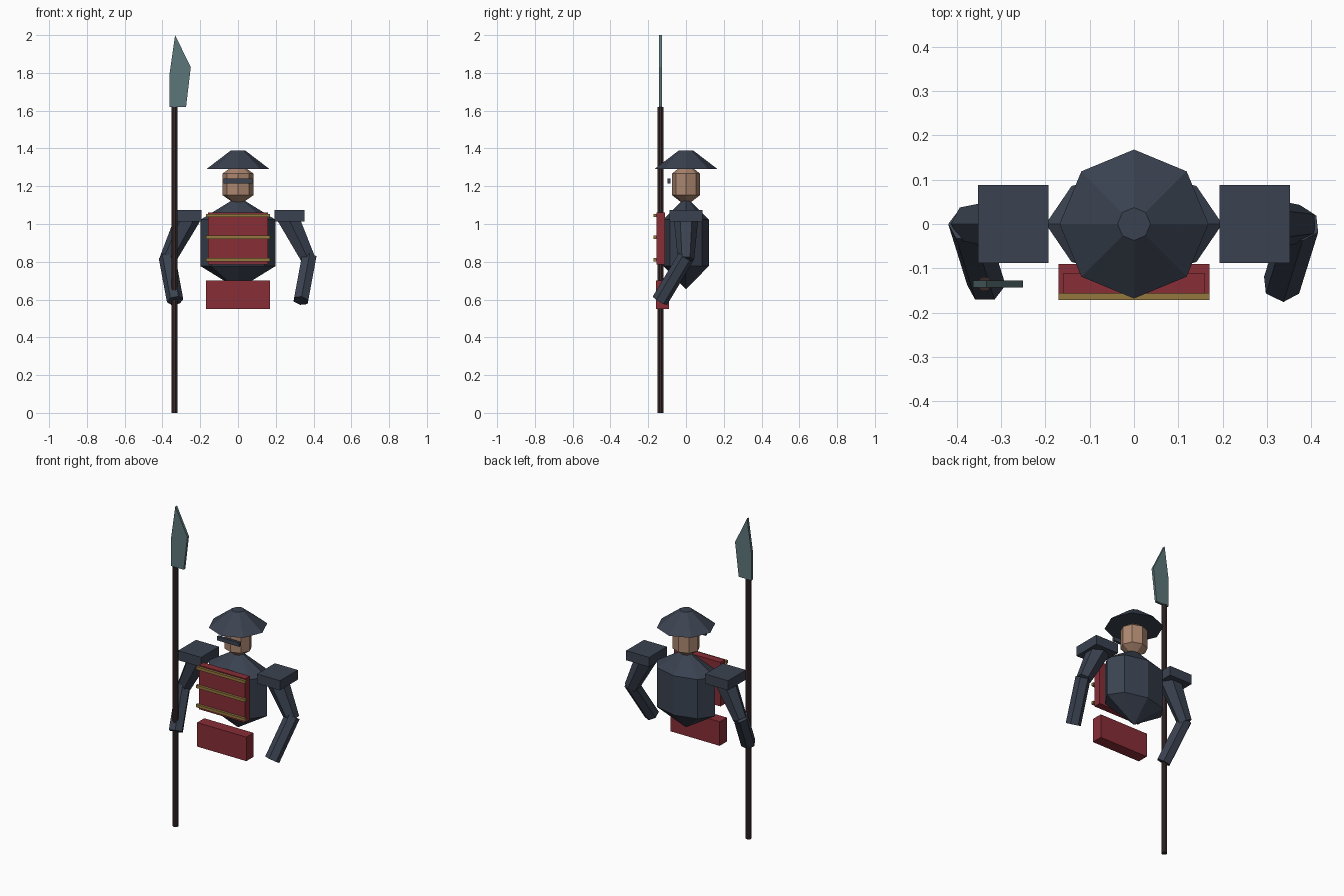
import bpy, bmesh, math
from mathutils import Vector

if "Cube" in bpy.data.objects:
    bpy.data.objects.remove(bpy.data.objects["Cube"])


def material(name, rgb):
    m = bpy.data.materials.new(name)
    lin = [((c / 255 + 0.055) / 1.055) ** 2.4 for c in rgb]
    m.diffuse_color = (*lin, 1)
    m.use_nodes = True
    m.node_tree.nodes["Principled BSDF"].inputs["Base Color"].default_value = m.diffuse_color
    return m


NAVY = material("navy cloth", (58, 66, 80))
RED = material("red lacquer", (135, 45, 54))
GOLD = material("gold trim", (148, 120, 64))
SKIN = material("skin", (172, 135, 112))
STEEL = material("blue steel", (92, 118, 122))
WOOD = material("dark wood", (56, 41, 41))


def finish(name, bm, mat):
    bmesh.ops.recalc_face_normals(bm, faces=bm.faces)
    me = bpy.data.meshes.new(name)
    bm.to_mesh(me)
    bm.free()
    me.materials.append(mat)
    ob = bpy.data.objects.new(name, me)
    bpy.context.collection.objects.link(ob)
    return ob


def box(name, lo, hi, mat):
    bm = bmesh.new()
    bmesh.ops.create_cube(bm, size=1)
    for v in bm.verts:
        v.co = [(a + b) / 2 + c * (b - a) for a, b, c in zip(lo, hi, v.co)]
    return finish(name, bm, mat)


def faceted_ball(name, z, radii, mat):
    """Eight-sided ball with two rings, like a capped barrel."""
    bm = bmesh.new()
    bmesh.ops.create_uvsphere(bm, u_segments=8, v_segments=3, radius=1)
    for v in bm.verts:
        v.co = Vector([c * r for c, r in zip(v.co, radii)]) + Vector((0, 0, z))
    return finish(name, bm, mat)


def rod(name, a, b, ra, rb, sides, mat, roll=0.0):
    """Tapered prism from a to b; roll 0 puts a corner towards the front."""
    a, b = Vector(a), Vector(b)
    axis = (b - a).normalized()
    front = Vector((0, -1, 0))
    u = (front - axis * front.dot(axis)).normalized()
    w = axis.cross(u)
    bm = bmesh.new()
    rings = []
    for p, r in ((a, ra), (b, rb)):
        ring = []
        for i in range(sides):
            t = roll + math.tau * i / sides
            ring.append(bm.verts.new(p + (u * math.cos(t) + w * math.sin(t)) * r))
        rings.append(ring)
        bm.faces.new(ring)
    for i in range(sides):
        j = (i + 1) % sides
        bm.faces.new((rings[0][i], rings[0][j], rings[1][j], rings[1][i]))
    return finish(name, bm, mat)


# Body, head and hat
faceted_ball("torso", 0.90, (0.23, 0.14, 0.245), NAVY)
faceted_ball("head", 1.21, (0.094, 0.085, 0.115), SKIN)
rod("hat", (0, 0, 1.29), (0, 0, 1.39), 0.168, 0.037, 8, NAVY)
box("eye_band", (-0.077, -0.098, 1.215), (0.077, -0.082, 1.24), NAVY)

# Chest armour with trim, and skirt plate
box("chest_plate", (-0.16, -0.157, 0.785), (0.16, -0.112, 1.06), RED)
for i, z in enumerate((0.81, 0.93, 1.045)):
    box(f"trim_{i + 1}", (-0.17, -0.172, z - 0.009), (0.17, -0.156, z + 0.009), GOLD)
box("skirt_plate", (-0.17, -0.16, 0.55), (0.17, -0.09, 0.70), RED)

# Shoulders and arms
for s, side in ((-1, "left"), (1, "right")):
    x0, x1 = sorted((s * 0.193, s * 0.352))
    roll = math.pi / 6 if s < 0 else 0
    box(f"{side}_shoulder_pad", (x0, -0.088, 1.013), (x1, 0.088, 1.073), NAVY)
    rod(f"{side}_upper_arm", (s * 0.262, 0, 1.04), (s * 0.374, 0, 0.81),
        0.066, 0.043, 6, NAVY, roll)
    rod(f"{side}_forearm", (s * 0.376, 0, 0.825), (s * 0.333, -0.138, 0.594),
        0.044, 0.044, 6, NAVY, roll)

# Spear shaft and blade
rod("spear_shaft", (-0.337, -0.135, 0), (-0.337, -0.135, 1.62), 0.017, 0.017, 8,
    WOOD, math.pi / 8)
outline = [(-0.363, 1.62), (-0.275, 1.62), (-0.25, 1.83), (-0.333, 2.0), (-0.363, 1.79)]
bm = bmesh.new()
face = bm.faces.new([bm.verts.new((x, -0.143, z)) for x, z in outline])
ext = bmesh.ops.extrude_face_region(bm, geom=[face])
for v in ext["geom"]:
    if isinstance(v, bmesh.types.BMVert):
        v.co.y += 0.016
if not face.is_valid or len(bm.faces) < 7:
    bm.faces.new([v for v in bm.verts if v.co.y < -0.14])
finish("spear_blade", bm, STEEL)
